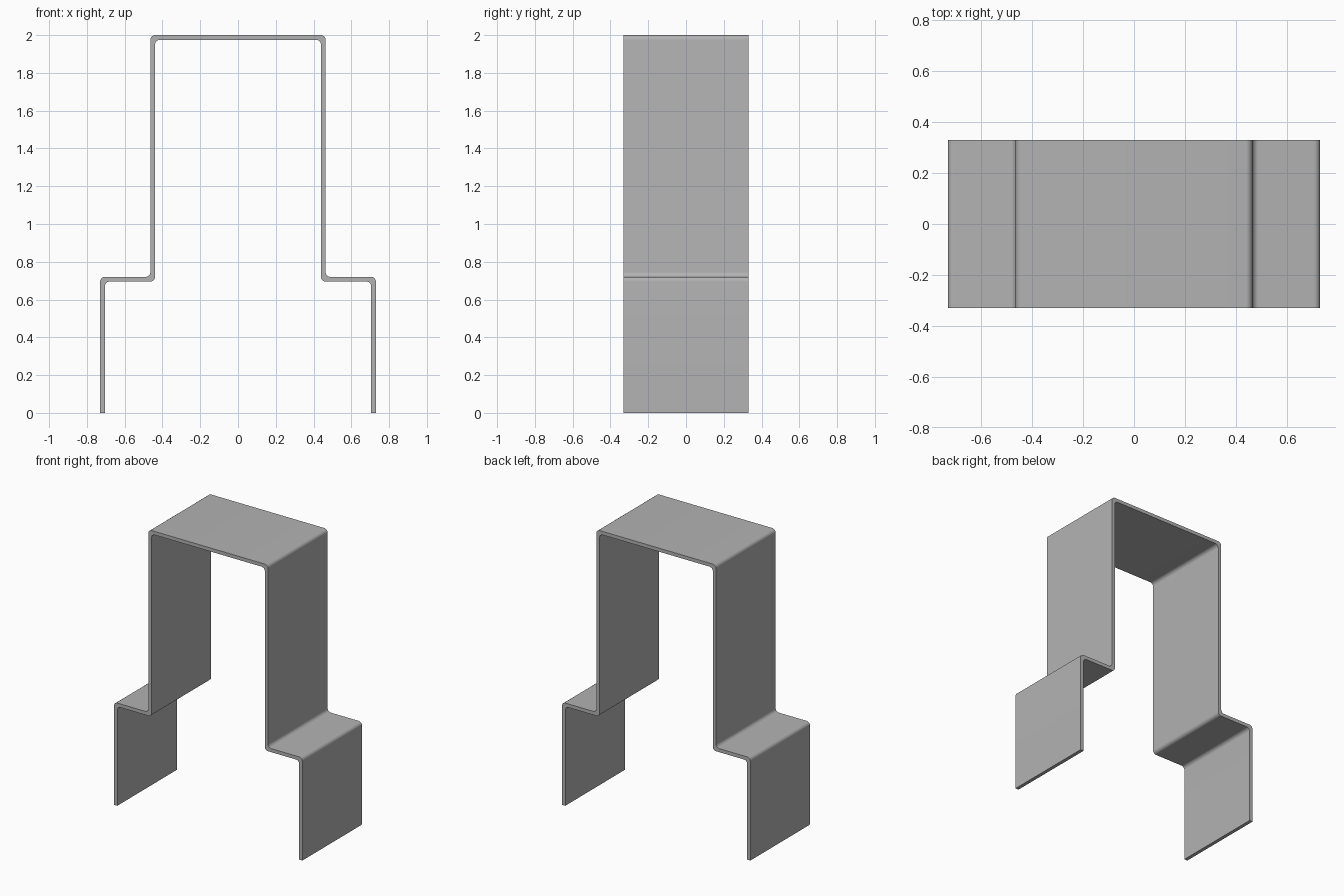
import bpy
import bmesh
from math import radians
from mathutils import Vector

cube = bpy.data.objects.get("Cube")
if cube:
    bpy.data.objects.remove(cube, do_unlink=True)

THICK = 0.025
DEPTH = 0.66
RADIUS = 0.025
STEPS = 6

# Plain grey sheet metal
metal = bpy.data.materials.new("grey_metal")
metal.use_nodes = True
grey = (0.45, 0.45, 0.45, 1)
metal.diffuse_color = grey
metal.node_tree.nodes["Principled BSDF"].inputs["Base Color"].default_value = grey


def fold_corner(before, corner, after):
    """Quarter arc rounding one right-angled fold."""
    a = (before - corner).normalized() * RADIUS
    b = (after - corner).normalized() * RADIUS
    centre = corner + a + b
    points = []
    for i in range(STEPS + 1):
        t = i / STEPS
        direction = Vector(b).lerp(a, t) * -1
        points.append(centre + direction.normalized() * RADIUS)
    return points


def rounded(path):
    """Open path with every inner corner rounded."""
    points = [path[0]]
    for before, corner, after in zip(path, path[1:], path[2:]):
        points += fold_corner(before, corner, after)
    return points + [path[-1]]


def stepped_path(leg_x, shelf_z, wall_x, top_z):
    """Stepped arch: foot, shelf and wall, mirrored across the middle."""
    half = [Vector((leg_x, 0, 0)), Vector((leg_x, 0, shelf_z)),
            Vector((wall_x, 0, shelf_z)), Vector((wall_x, 0, top_z))]
    return half + [Vector((-p.x, 0, p.z)) for p in reversed(half)]


# Outer and inner skins of the folded sheet
outer = rounded(stepped_path(0.73, 0.72, 0.464, 2.0))
inner = rounded(stepped_path(0.73 - THICK, 0.72 - THICK, 0.464 - THICK, 2.0 - THICK))

# Strip of quads between the skins, extruded to the full depth
bm = bmesh.new()
shift = Vector((0, -DEPTH / 2, 0))
rows = [[bm.verts.new(p + shift) for p in path] for path in (outer, inner)]
for i in range(len(outer) - 1):
    bm.faces.new((rows[0][i], rows[0][i + 1], rows[1][i + 1], rows[1][i]))
grown = bmesh.ops.extrude_face_region(bm, geom=bm.faces[:], use_keep_orig=True)
moved = [v for v in grown["geom"] if isinstance(v, bmesh.types.BMVert)]
bmesh.ops.translate(bm, verts=moved, vec=(0, DEPTH, 0))
bmesh.ops.recalc_face_normals(bm, faces=bm.faces[:])
mesh = bpy.data.meshes.new("folded_bracket")
bm.to_mesh(mesh)
bm.free()
mesh.materials.append(metal)

bracket = bpy.data.objects.new("folded_bracket", mesh)
bpy.context.collection.objects.link(bracket)
bpy.ops.object.select_all(action="DESELECT")
bracket.select_set(True)
bpy.context.view_layer.objects.active = bracket
bpy.ops.object.shade_smooth_by_angle(angle=radians(35))
